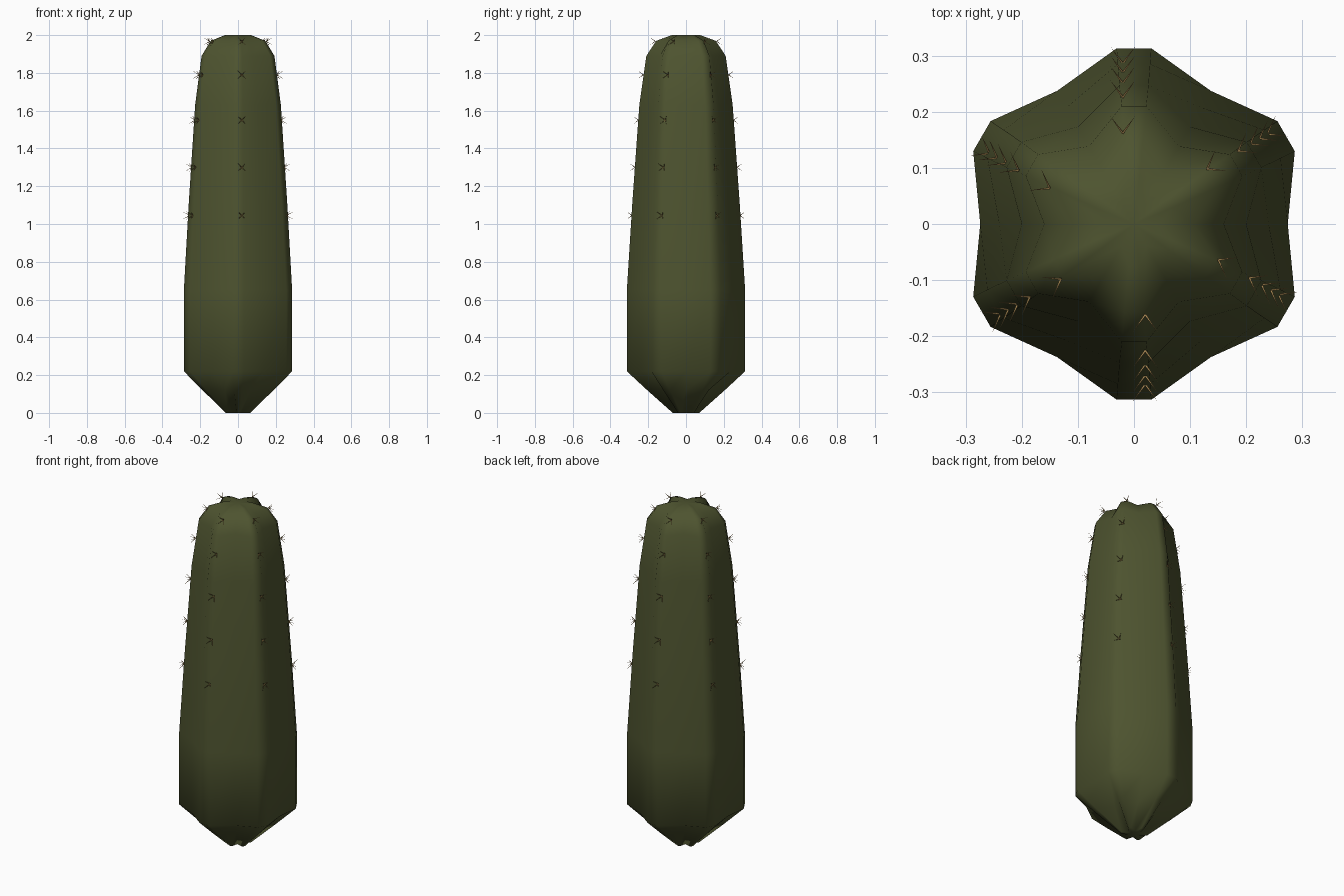
import bpy, bmesh, math
from mathutils import Vector

old = bpy.data.objects.get("Cube")
if old:
    bpy.data.objects.remove(old, do_unlink=True)

RIBS = 6
# rings: height, rib radius, groove radius, half width of the rib crest
RINGS = [
    (0.0, 0.07, 0.035, 0.008),
    (0.12, 0.205, 0.135, 0.02),
    (0.22, 0.313, 0.272, 0.031),
    (0.65, 0.313, 0.274, 0.031),
    (1.1, 0.285, 0.24, 0.029),
    (1.63, 0.247, 0.2, 0.026),
    (1.89, 0.21, 0.16, 0.022),
    (1.97, 0.157, 0.108, 0.017),
    (2.0, 0.075, 0.045, 0.009),
]
# spine clusters: distance from the axis, height
CLUSTERS = [(0.286, 1.045), (0.27, 1.3), (0.251, 1.55), (0.226, 1.79), (0.162, 1.967)]


def material(name, color):
    mat = bpy.data.materials.new(name)
    mat.use_nodes = True
    mat.diffuse_color = (*color, 1)
    bsdf = mat.node_tree.nodes["Principled BSDF"]
    bsdf.inputs["Base Color"].default_value = (*color, 1)
    bsdf.inputs["Roughness"].default_value = 0.8
    return mat


def make_object(name, bm, mat):
    bmesh.ops.recalc_face_normals(bm, faces=bm.faces)
    mesh = bpy.data.meshes.new(name)
    bm.to_mesh(mesh)
    bm.free()
    mesh.materials.append(mat)
    obj = bpy.data.objects.new(name, mesh)
    bpy.context.collection.objects.link(obj)
    return obj


def rib_axes(i):
    """Outward and sideways directions of one rib."""
    a = math.radians(30) + i * math.tau / RIBS
    return Vector((math.cos(a), math.sin(a), 0)), Vector((-math.sin(a), math.cos(a), 0))


# Ribbed stem: star-shaped rings joined by quads, closed by fans
bm = bmesh.new()
loops = []
for z, rib, groove, half in RINGS:
    loop = []
    up = Vector((0, 0, z))
    for i in range(RIBS):
        out, side = rib_axes(i)
        valley = (out + rib_axes(i + 1)[0]).normalized()
        for p in (out * rib - side * half, out * rib + side * half, valley * groove):
            loop.append(bm.verts.new(p + up))
    loops.append(loop)
n = RIBS * 3
for lower, upper in zip(loops, loops[1:]):
    for k in range(n):
        m = (k + 1) % n
        bm.faces.new((lower[k], lower[m], upper[m], upper[k]))
for loop, z in ((loops[0], 0), (loops[-1], 2)):
    centre = bm.verts.new((0, 0, z))
    for k in range(n):
        bm.faces.new((loop[k], loop[(k + 1) % n], centre))
stem = make_object("stem", bm, material("cactus green", (0.076, 0.088, 0.029)))
for face in stem.data.polygons:
    face.use_smooth = True

# Spines: four thin spikes spread from every cluster on each rib
bm = bmesh.new()


def spike(base, tip, radius=0.0025):
    axis = (tip - base).normalized()
    u = axis.orthogonal().normalized()
    v = axis.cross(u)
    ring = [bm.verts.new(base + (u * math.cos(t) + v * math.sin(t)) * radius)
            for t in (k * math.tau / 4 for k in range(4))]
    point = bm.verts.new(tip)
    for k in range(4):
        bm.faces.new((ring[k], ring[(k + 1) % 4], point))
    bm.faces.new(ring[::-1])


for i in range(RIBS):
    out, side = rib_axes(i)
    for r, z in CLUSTERS:
        base = out * r + side * 0.02 + Vector((0, 0, z))
        for sx in (-1, 1):
            for sz in (-1, 1):
                spike(base, base + out * 0.03 + side * sx * 0.022 + Vector((0, 0, sz * 0.022)))
make_object("spines", bm, material("spine tan", (0.36, 0.23, 0.08)))
